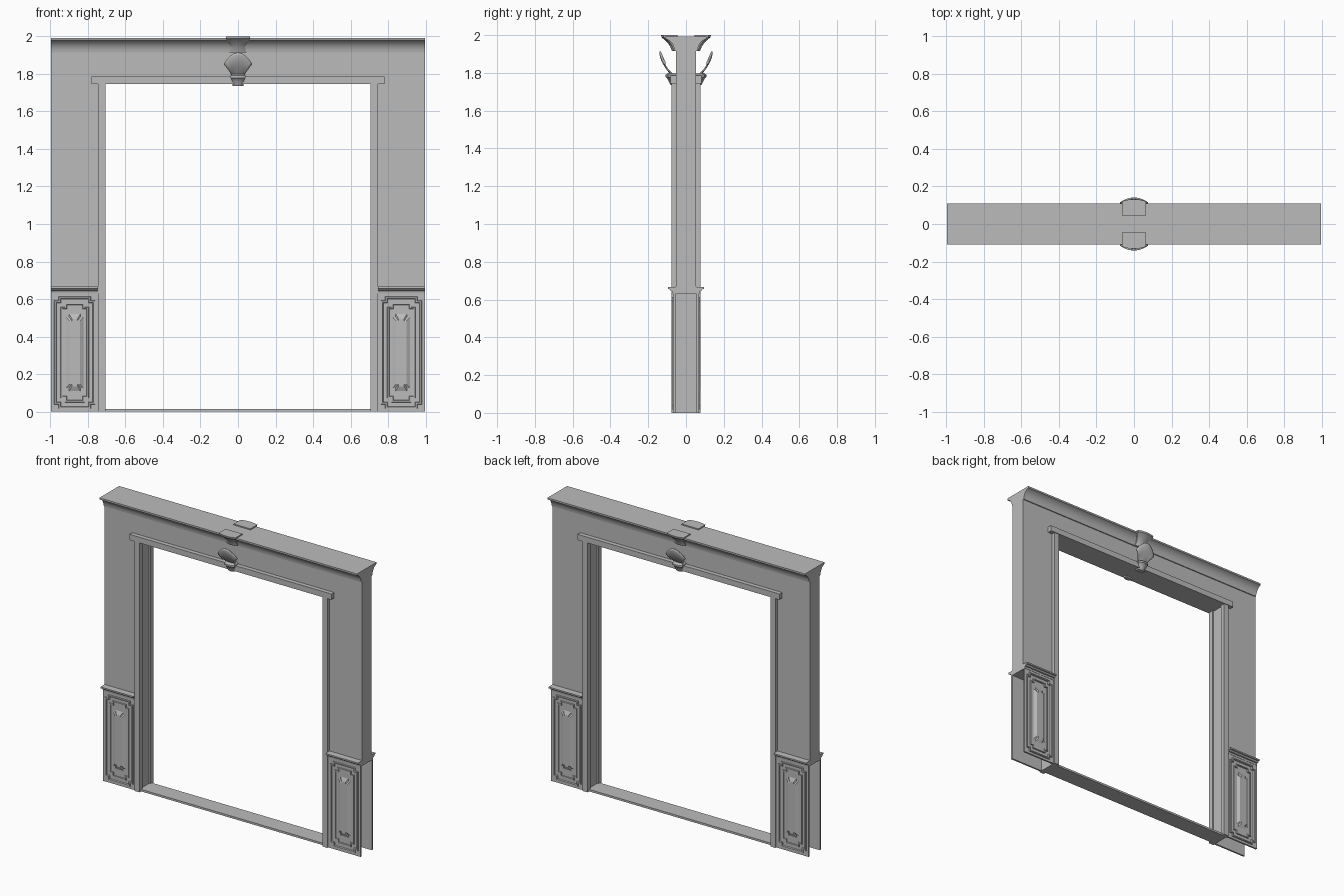
import bpy, bmesh, math

cube = bpy.data.objects.get("Cube")
if cube:
    bpy.data.objects.remove(cube, do_unlink=True)

grey = bpy.data.materials.new("plaster_grey")
grey.use_nodes = True
grey.diffuse_color = (0.5, 0.5, 0.5, 1)
grey.node_tree.nodes["Principled BSDF"].inputs["Base Color"].default_value = (0.5, 0.5, 0.5, 1)


def loft(name, loops, mirror="", caps=True, closed=True, smooth=None, thickness=0):
    """Skin a series of equal-length point loops, then mirror across the given axes."""
    bm = bmesh.new()
    rings = [[bm.verts.new(p) for p in loop] for loop in loops]
    n = len(rings[0])
    for a, b in zip(rings, rings[1:]):
        for i in range(n if closed else n - 1):
            j = (i + 1) % n
            bm.faces.new((a[i], a[j], b[j], b[i]))
    if caps:
        bm.faces.new(rings[0])
        bm.faces.new(rings[-1])
    bmesh.ops.remove_doubles(bm, verts=bm.verts, dist=0.0001)
    bmesh.ops.recalc_face_normals(bm, faces=bm.faces)
    mesh = bpy.data.meshes.new(name)
    bm.to_mesh(mesh)
    bm.free()
    mesh.materials.append(grey)
    obj = bpy.data.objects.new(name, mesh)
    bpy.context.collection.objects.link(obj)
    if smooth:
        bpy.ops.object.select_all(action="DESELECT")
        obj.select_set(True)
        bpy.context.view_layer.objects.active = obj
        bpy.ops.object.shade_smooth_by_angle(angle=math.radians(smooth))
    if thickness:
        mod = obj.modifiers.new("thickness", "SOLIDIFY")
        mod.thickness = thickness
        mod.offset = 0
    if mirror:
        mod = obj.modifiers.new("mirror", "MIRROR")
        mod.use_axis = ["x" in mirror, "y" in mirror, False]
        mod.use_mirror_merge = False
    return obj


def box(name, x, y, z, mirror=""):
    loops = [[(x[0], y[0], h), (x[1], y[0], h), (x[1], y[1], h), (x[0], y[1], h)] for h in z]
    return loft(name, loops, mirror)


def along_x(name, profile, x0, x1, mirror="", smooth=None):
    return loft(name, [[(x, y, z) for y, z in profile] for x in (x0, x1)], mirror, smooth=smooth)


END, JAMB, OPEN = 0.995, 0.745, 0.707
WALL, CASING = 0.053, 0.078
HEAD, DADO = 1.745, 0.63

# Wall around the opening, ending above the wainscot
arch = [(-END, DADO), (-JAMB, DADO), (-JAMB, HEAD), (JAMB, HEAD),
        (JAMB, DADO), (END, DADO), (END, 1.93), (-END, 1.93)]
loft("wall", [[(x, y, z) for x, z in arch] for y in (-WALL, WALL)])

# Crown moulding with a coved profile on both faces
cove = [(0.06, 1.915), (0.062, 1.93), (0.069, 1.948), (0.081, 1.965),
        (0.097, 1.976), (0.108, 1.98), (0.108, 1.992)]
along_x("crown_moulding", cove + [(-y, z) for y, z in reversed(cove)], -END, END, smooth=35)

# Door lining and casings
box("jamb_lining", (OPEN + 0.01, JAMB), (-WALL, WALL), (0, HEAD), "x")
box("side_casing", (OPEN, JAMB), (WALL - 0.01, CASING), (0, HEAD), "xy")
box("head_casing", (-0.78, 0.78), (WALL - 0.01, 0.083), (HEAD, 1.785), "y")
box("head_lining", (-JAMB, JAMB), (-WALL, WALL), (HEAD, HEAD + 0.01))
box("threshold", (-JAMB, JAMB), (-0.06, 0.06), (0, 0.014))


# Wainscot panel: nested loops with stepped corners
def stepped(w, h, notch, y):
    cx, cz = (JAMB + END) / 2, DADO / 2
    corner = [(w, h - notch), (w - notch, h - notch), (w - notch, h)]
    pts = []
    for sx, sz in ((1, 1), (-1, 1), (-1, -1), (1, -1)):
        quarter = corner if sx * sz > 0 else corner[::-1]
        pts += [(cx + sx * x, y, cz + sz * z) for x, z in quarter]
    return pts


steps = [(0.125, 0.315, 0, 0.056), (0.125, 0.315, 0, 0.068),
         (0.109, 0.299, 0.022, 0.068), (0.107, 0.297, 0.022, 0.075),
         (0.099, 0.289, 0.022, 0.075), (0.096, 0.286, 0.022, 0.066),
         (0.075, 0.265, 0.022, 0.066), (0.073, 0.263, 0.022, 0.073),
         (0.066, 0.256, 0.022, 0.073), (0.064, 0.254, 0.022, 0.067),
         (0.046, 0.205, 0.016, 0.067), (0.027, 0.18, 0.012, 0.078)]
loft("wainscot_panel", [stepped(*s) for s in steps], "xy")

# Chair rail above each panel
rail = [(0.05, 0.63), (0.07, 0.63), (0.072, 0.643), (0.08, 0.645), (0.086, 0.654),
        (0.095, 0.656), (0.095, 0.666), (0.05, 0.668)]
along_x("chair_rail", rail, JAMB, END, "xy")


# Centre ornament: bowed blocks from (height, half width, front depth) sections
def bowed(name, sections, back, bow):
    loops = []
    for z, w, y in sections:
        front = [(w * u / 4, y - bow * (u / 4) ** 2, z) for u in range(-4, 5)]
        loops.append(front + [(w, back, z), (-w, back, z)])
    loft(name, loops, "y", smooth=35)


bowed("keystone_cap", [(2.0, 0.065, 0.132), (1.988, 0.064, 0.13), (1.975, 0.054, 0.112),
                       (1.955, 0.042, 0.094), (1.94, 0.037, 0.084), (1.915, 0.044, 0.074)],
      0.045, 0.012)
bowed("shell_bracket", [(1.8, 0.03, 0.092), (1.79, 0.04, 0.108), (1.778, 0.04, 0.108),
                        (1.772, 0.034, 0.1), (1.755, 0.031, 0.092), (1.735, 0.028, 0.082)],
      0.05, 0.012)

# Cupped shell leaning out from the bracket
shell = []
for i in range(11):
    v = i / 10
    depth = 0.08 + 0.057 * math.sin(v * math.pi / 2)
    row = []
    for k in range(-8, 9):
        u = k / 8
        row.append((u * (0.03 + 0.045 * v), depth - 0.026 * u * u * (0.4 + 0.6 * v),
                    1.793 + v * (0.12 - 0.06 * u * u)))
    shell.append(row)
loft("shell_ornament", shell, "y", caps=False, closed=False, smooth=40, thickness=0.008)
